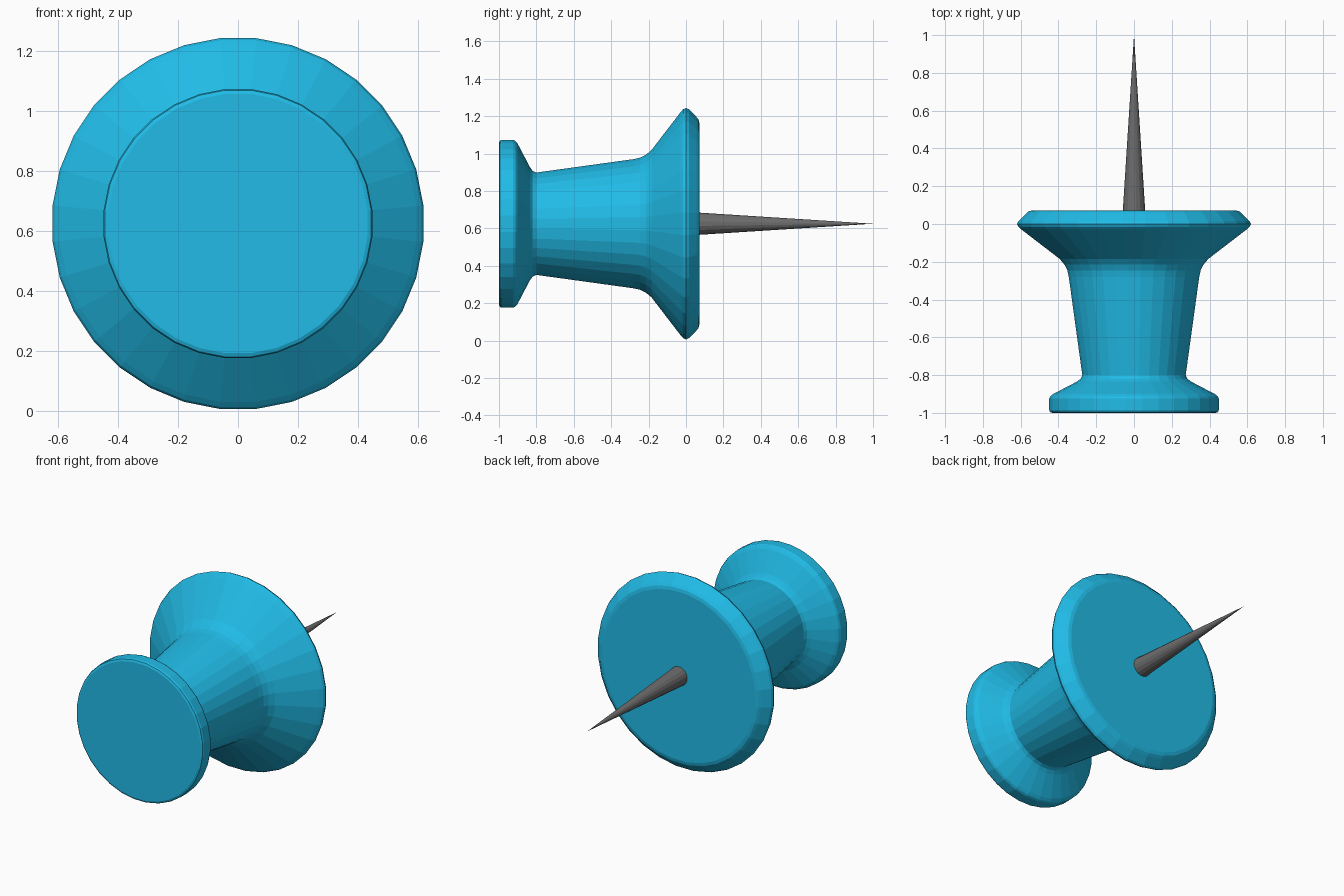
import bpy, bmesh
from math import sin, cos, pi

if "Cube" in bpy.data.objects:
    bpy.data.objects.remove(bpy.data.objects["Cube"])

AXIS_Z = 0.625


def material(name, color):
    m = bpy.data.materials.new(name)
    m.diffuse_color = color
    m.use_nodes = True
    m.node_tree.nodes["Principled BSDF"].inputs["Base Color"].default_value = m.diffuse_color
    return m


def lathe(name, profile, sides, mat):
    """Spin (y, radius) points around the horizontal y axis; radius 0 makes a tip."""
    bm = bmesh.new()
    rings = []
    for y, r in profile:
        if r == 0:
            rings.append([bm.verts.new((0, y, AXIS_Z))] * sides)
            continue
        ring = []
        for i in range(sides):
            a = 2 * pi * (i + 0.5) / sides
            ring.append(bm.verts.new((r * cos(a), y, AXIS_Z + r * sin(a))))
        rings.append(ring)
    for a, b in zip(rings, rings[1:]):
        for i in range(sides):
            j = (i + 1) % sides
            corners = [a[i], a[j], b[j], b[i]]
            bm.faces.new(list(dict.fromkeys(corners)))
    for ring in (rings[0], rings[-1]):
        if ring[0] is not ring[1]:
            bm.faces.new(ring)
    bmesh.ops.recalc_face_normals(bm, faces=bm.faces)
    mesh = bpy.data.meshes.new(name)
    bm.to_mesh(mesh)
    bm.free()
    mesh.materials.append(mat)
    obj = bpy.data.objects.new(name, mesh)
    bpy.context.collection.objects.link(obj)
    return obj


blue = material("blue_plastic", (0.015, 0.50, 0.80, 1))
steel = material("grey_steel", (0.15, 0.15, 0.15, 1))

# Plastic grip: small head, tapered waist, wide flange
lathe("grip", [
    (-1.00, 0.435), (-0.995, 0.447), (-0.985, 0.451),
    (-0.925, 0.451), (-0.912, 0.445), (-0.90, 0.43),
    (-0.835, 0.305), (-0.82, 0.284), (-0.80, 0.275),
    (-0.28, 0.347), (-0.245, 0.355), (-0.215, 0.37), (-0.185, 0.395),
    (-0.03, 0.598), (-0.015, 0.615), (0.0, 0.622), (0.015, 0.615),
    (0.055, 0.575), (0.067, 0.56), (0.072, 0.54),
], 32, blue)

# Steel needle
lathe("needle", [(0.0, 0.065), (1.0, 0)], 16, steel)
